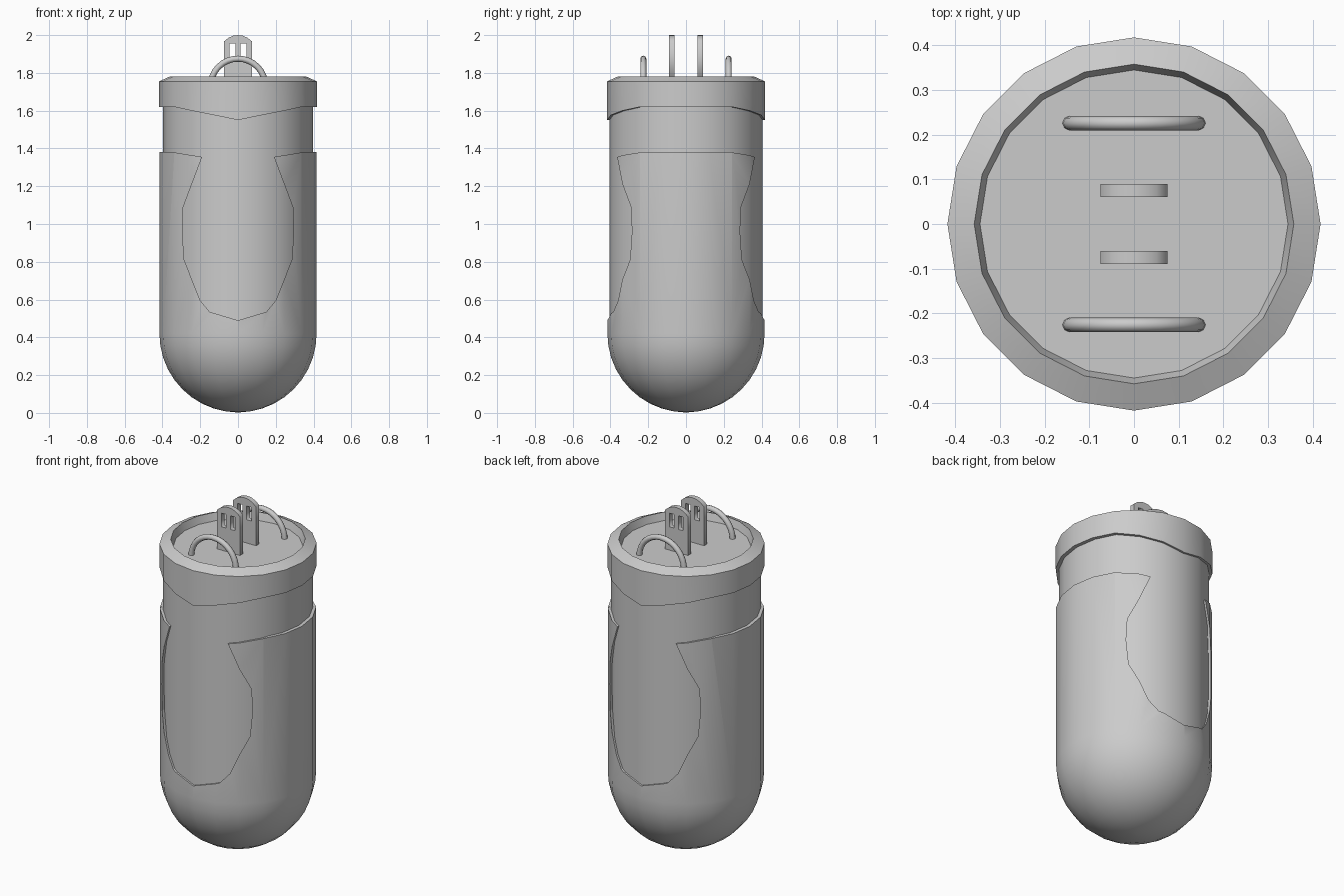
import bpy, bmesh
from math import sin, cos, pi, radians

if "Cube" in bpy.data.objects:
    bpy.data.objects.remove(bpy.data.objects["Cube"])

SIDES = 20


def add_mesh(name, bm, smooth=True):
    bmesh.ops.recalc_face_normals(bm, faces=bm.faces)
    me = bpy.data.meshes.new(name)
    bm.to_mesh(me)
    bm.free()
    ob = bpy.data.objects.new(name, me)
    bpy.context.collection.objects.link(ob)
    if smooth:
        shade(ob)
    return ob


def select(ob):
    bpy.ops.object.select_all(action='DESELECT')
    ob.select_set(True)
    bpy.context.view_layer.objects.active = ob


def shade(ob, angle=25):
    select(ob)
    bpy.ops.object.shade_smooth_by_angle(angle=radians(angle))


def lathe(name, profile, sx=1.0, sy=1.0):
    """Closed 20-sided solid; profile is (radius, z) with z a number or a function of angle."""
    bm = bmesh.new()
    rings = []
    for r, z in profile:
        ring = []
        for i in range(SIDES):
            a = 2 * pi * i / SIDES
            ring.append(bm.verts.new((r * sx * cos(a), r * sy * sin(a), z(a) if callable(z) else z)))
        rings.append(ring)
    for lo, hi in zip(rings, rings[1:]):
        for i in range(SIDES):
            j = (i + 1) % SIDES
            bm.faces.new((lo[i], lo[j], hi[j], hi[i]))
    bm.faces.new(rings[0][::-1])
    bm.faces.new(rings[-1])
    return add_mesh(name, bm)


# Inner canister body
lathe("inner_body", [(1, 0.44), (1, 1.7)], 0.396, 0.406)

# Outer shell: round bottom, hollow inside
R = 0.416
dome = [(R * sin(t), 0.003 + R - R * cos(t)) for t in [pi / 2 * k / 10 for k in range(1, 11)]]
dome.insert(0, (0.012, 0.003))
shell = lathe("outer_shell", dome + [(R, 1.38), (0.385, 1.38), (0.385, 0.43)])

# Front and back openings cut through the shell
half = [(0.15, 0.535), (0.20, 0.595), (0.285, 0.81), (0.295, 0.96), (0.29, 1.09),
        (0.19, 1.355), (0.337, 1.379), (0.36, 1.5)]
outline = [(0, 0.49)] + half + [(-x, z) for x, z in reversed(half)]
bm = bmesh.new()
face = bm.faces.new([bm.verts.new((x, -0.6, z)) for x, z in outline])
ext = bmesh.ops.extrude_face_region(bm, geom=[face])
bmesh.ops.translate(bm, vec=(0, 1.2, 0), verts=[v for v in ext["geom"] if isinstance(v, bmesh.types.BMVert)])
cutter = add_mesh("opening_cutter", bm, False)
mod = shell.modifiers.new("openings", 'BOOLEAN')
mod.operation = 'DIFFERENCE'
mod.solver = 'EXACT'
mod.object = cutter
select(shell)
bpy.ops.object.modifier_apply(modifier=mod.name)
bpy.data.objects.remove(cutter)
shade(shell)

# Collar whose lower edge dips to a point at front and back
DIPS = [1.62, 1.62, 1.62, 1.60, 1.577, 1.55]


def lower_edge(a):
    k = round(a / (2 * pi) * SIDES) % 10
    return DIPS[min(k, 10 - k)]


lathe("collar", [(0.385, lower_edge), (0.418, lower_edge), (0.418, 1.755), (0.358, 1.782),
                 (0.345, 1.738)])


def curve_object(name, splines, **settings):
    cu = bpy.data.curves.new(name, 'CURVE')
    for key, value in settings.items():
        setattr(cu, key, value)
    for pts, cyclic in splines:
        sp = cu.splines.new('POLY')
        sp.points.add(len(pts) - 1)
        for p, (x, y) in zip(sp.points, pts):
            p.co = (x, y, 0, 1)
        sp.use_cyclic_u = cyclic
    ob = bpy.data.objects.new(name, cu)
    bpy.context.collection.objects.link(ob)
    ob.rotation_euler = (pi / 2, 0, 0)
    select(ob)
    bpy.ops.object.convert(target='MESH')
    return bpy.context.view_layer.objects.active


def box(x0, x1, z0, z1):
    return [(x0, z0), (x1, z0), (x1, z1), (x0, z1)]


arc = [(0.145 * cos(pi * k / 16), 1.73 + 0.145 * sin(pi * k / 16)) for k in range(17)]
plate = [(-0.075, 1.73), (0.075, 1.73), (0.075, 1.966), (0.05, 1.986), (0.025, 1.997),
         (0, 2.0), (-0.025, 1.997), (-0.05, 1.986), (-0.075, 1.966)]
for side, tag in ((-1, "front"), (1, "back")):
    # Wire handle
    handle = curve_object(tag + "_handle", [(arc, False)], dimensions='3D',
                          bevel_depth=0.016, bevel_resolution=2, use_fill_caps=True)
    handle.location.y = 0.226 * side
    shade(handle, 50)
    # Slotted prong
    prong = curve_object(tag + "_prong",
                         [(plate, True), (box(-0.044, -0.014, 1.875, 1.955), True),
                          (box(0.014, 0.044, 1.875, 1.955), True)],
                         dimensions='2D', fill_mode='BOTH', extrude=0.0145)
    prong.location.y = 0.075 * side
